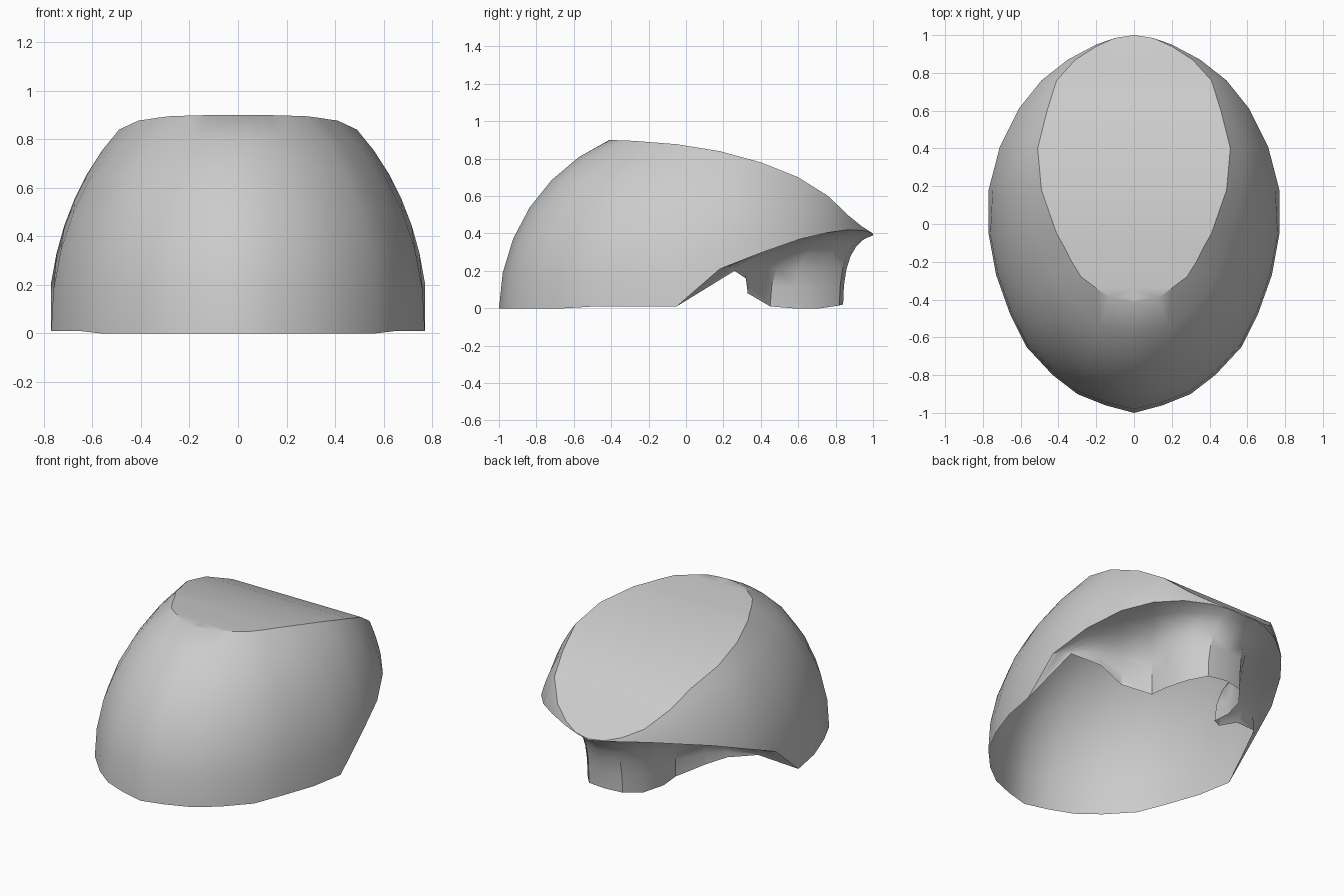
import bpy, bmesh
from math import acos, sin
from mathutils import Vector as V

if "Cube" in bpy.data.objects:
    bpy.data.objects.remove(bpy.data.objects["Cube"])

W = 0.77   # half width, used to treat the dome as a squashed sphere
RINGS = 6

# right half of the lower outer rim, front centre to back tip
rim = [V(p) for p in [
    (0, -1, 0), (.15, -.96, 0), (.3, -.9, 0), (.43, -.8, 0), (.57, -.65, 0),
    (.655, -.48, .01), (.73, -.27, .01), (.77, -.05, .01), (.77, .18, .21),
    (.71, .41, .3), (.61, .61, .37), (.49, .76, .405), (.35, .87, .42),
    (.2, .95, .415), (.1, .985, .405), (0, 1, .39)]]

# matching edge of the sloping top
top_xy = [(0, -.41), (.06, -.405), (.13, -.39), (.2, -.34), (.28, -.28),
          (.33, -.2), (.37, -.12), (.41, -.05), (.49, .18), (.51, .4),
          (.46, .6), (.41, .76), (.31, .87), (.2, .94), (.1, .985), (0, 1)]
slope = [(-.41, .9), (-.28, .895), (-.05, .877), (.18, .84), (.4, .78),
         (.6, .7), (.76, .6), (.88, .485), (.95, .43), (1, .4)]

# inner lower edge of the tucked-in back, starting at the side corner
inner = [V(p) for p in [
    (.70, .26, .2), (.52, .32, .16), (.374, .33, .08), (.24, .45, .01),
    (.24, .57, 0), (.20, .72, 0), (.12, .82, .015), (0, .84, .02)]]


def top_z(y):
    for (a, za), (b, zb) in zip(slope, slope[1:]):
        if y <= b:
            return za + (zb - za) * max(0, (y - a) / (b - a))
    return slope[-1][1]


def arc(a, b, t):
    """Great-circle blend on the squashed sphere."""
    a, b = V((a.x / W, a.y, a.z)), V((b.x / W, b.y, b.z))
    la, lb = a.length, b.length
    a, b = a / la, b / lb
    w = acos(max(-1, min(1, a.dot(b))))
    d = a.lerp(b, t) if w < 1e-3 else (a * sin((1 - t) * w) + b * sin(t * w)) / sin(w)
    d *= la + (lb - la) * t
    return V((d.x * W, d.y, d.z))


def tuck(a, b, t):
    """Curve running inward from the rim and then down."""
    c = V((b.x, b.y, b.z + (a.z - b.z) * .9))
    return a * (1 - t) ** 2 + c * 2 * t * (1 - t) + b * t * t


bm = bmesh.new()


def add_grid(cols):
    vs = [[bm.verts.new(p) for p in c] for c in cols]
    for c, d in zip(vs, vs[1:]):
        for i in range(len(c) - 1):
            bm.faces.new((c[i], d[i], d[i + 1], c[i + 1]))


top = [V((x, y, top_z(y))) for x, y in top_xy]
steps = [i / RINGS for i in range(RINGS + 1)]

# outer wall
add_grid([[arc(a, b, t) for t in steps] for a, b in zip(rim, top)])
# sloping top
add_grid([[p, V((0, p.y, p.z))] for p in top])
# tucked-in back underside
add_grid([[tuck(a, b, t) for t in steps] for a, b in zip(rim[7:], [rim[7]] + inner)])

bmesh.ops.remove_doubles(bm, verts=bm.verts[:], dist=.0005)
bmesh.ops.dissolve_degenerate(bm, edges=bm.edges[:], dist=.0005)
bmesh.ops.recalc_face_normals(bm, faces=bm.faces[:])
highest = max(bm.faces, key=lambda f: f.calc_center_median().z)
if highest.normal.z < 0:
    bmesh.ops.reverse_faces(bm, faces=bm.faces[:])

# left half
bmesh.ops.mirror(bm, geom=bm.verts[:] + bm.edges[:] + bm.faces[:],
                 axis='X', merge_dist=.0005)
bmesh.ops.recalc_face_normals(bm, faces=bm.faces[:])
highest = max(bm.faces, key=lambda f: f.calc_center_median().z)
if highest.normal.z < 0:
    bmesh.ops.reverse_faces(bm, faces=bm.faces[:])

mesh = bpy.data.meshes.new("dome_shell")
bm.to_mesh(mesh)
bm.free()
shell = bpy.data.objects.new("dome_shell", mesh)
bpy.context.collection.objects.link(shell)
bpy.context.view_layer.objects.active = shell
shell.select_set(True)
bpy.ops.object.shade_smooth_by_angle(angle=.6)
